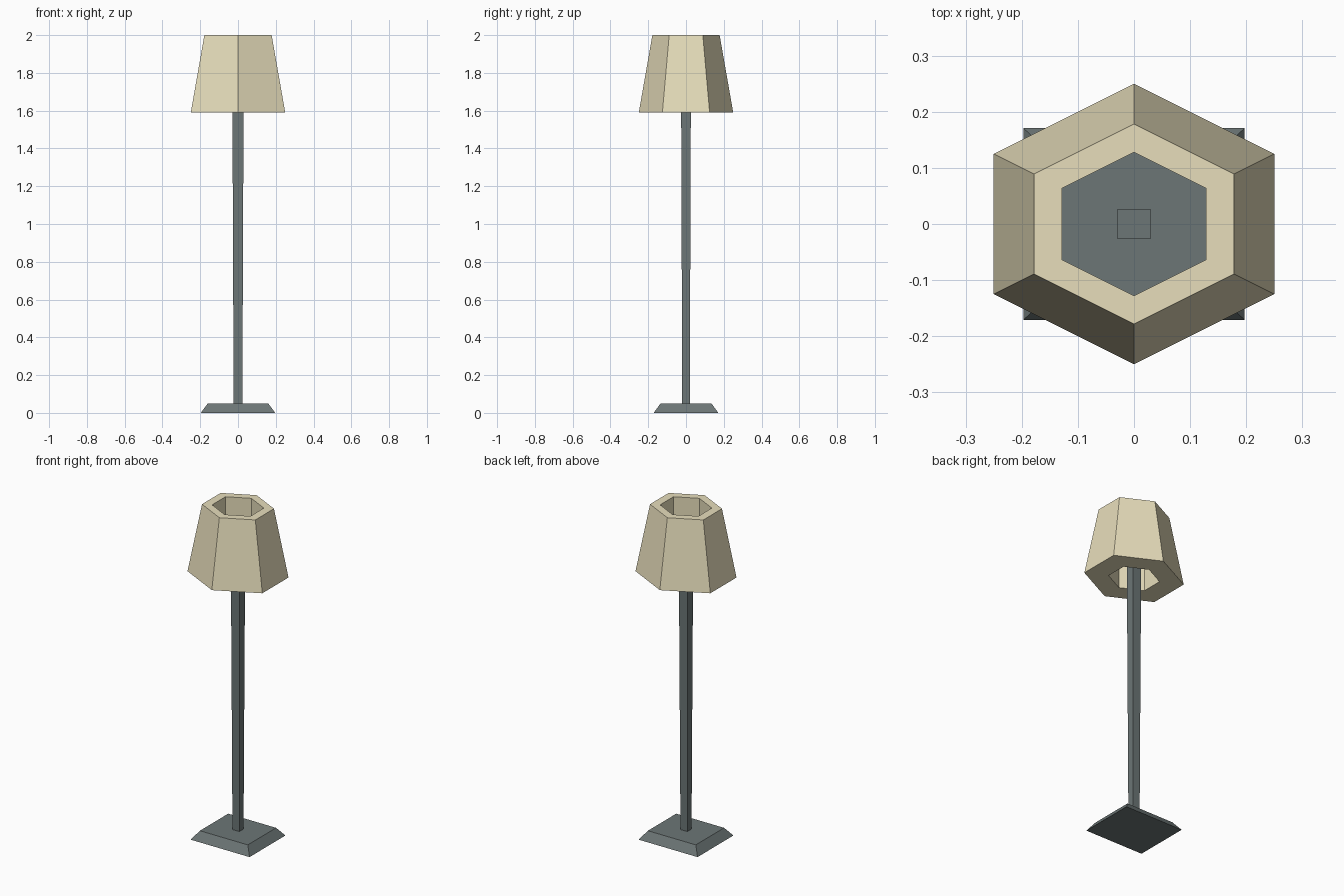
import bpy, bmesh

if "Cube" in bpy.data.objects:
    bpy.data.objects.remove(bpy.data.objects["Cube"])

HEX = [(0, -1), (1, -0.5), (1, 0.5), (0, 1), (-1, 0.5), (-1, -0.5)]
SQUARE = [(-1, -1), (1, -1), (1, 1), (-1, 1)]


def material(name, color):
    mat = bpy.data.materials.new(name)
    mat.diffuse_color = color
    mat.use_nodes = True
    mat.node_tree.nodes["Principled BSDF"].inputs["Base Color"].default_value = mat.diffuse_color
    return mat


def loft(name, outline, sections, mat, closed_loop=False):
    """Join scaled copies (sx, sy, z) of an outline; cap ends or close into a ring."""
    bm = bmesh.new()
    rings = [[bm.verts.new((x * sx, y * sy, z)) for x, y in outline]
             for sx, sy, z in sections]
    pairs = list(zip(rings, rings[1:]))
    if closed_loop:
        pairs.append((rings[-1], rings[0]))
    else:
        bm.faces.new(rings[0][::-1])
        bm.faces.new(rings[-1])
    n = len(outline)
    for low, high in pairs:
        for i in range(n):
            j = (i + 1) % n
            bm.faces.new((low[i], low[j], high[j], high[i]))
    bmesh.ops.recalc_face_normals(bm, faces=bm.faces)
    mesh = bpy.data.meshes.new(name)
    bm.to_mesh(mesh)
    bm.free()
    mesh.materials.append(mat)
    obj = bpy.data.objects.new(name, mesh)
    bpy.context.collection.objects.link(obj)
    return obj


metal = material("slate_metal", (0.15, 0.18, 0.18, 1))
fabric = material("cream_fabric", (0.80, 0.73, 0.50, 1))

# Bevelled foot
loft("base", SQUARE, [(0.197, 0.171, 0), (0.16, 0.135, 0.05)], metal)

# Slightly flaring pole, ending inside the shade
loft("pole", SQUARE, [(0.023, 0.02, 0.05), (0.03, 0.026, 1.75)], metal)

# Tapered hexagonal shade with a straight through-hole
loft("lampshade", HEX,
     [(0.25, 0.25, 1.59), (0.178, 0.178, 2.0),
      (0.128, 0.128, 2.0), (0.128, 0.128, 1.59)], fabric, closed_loop=True)
